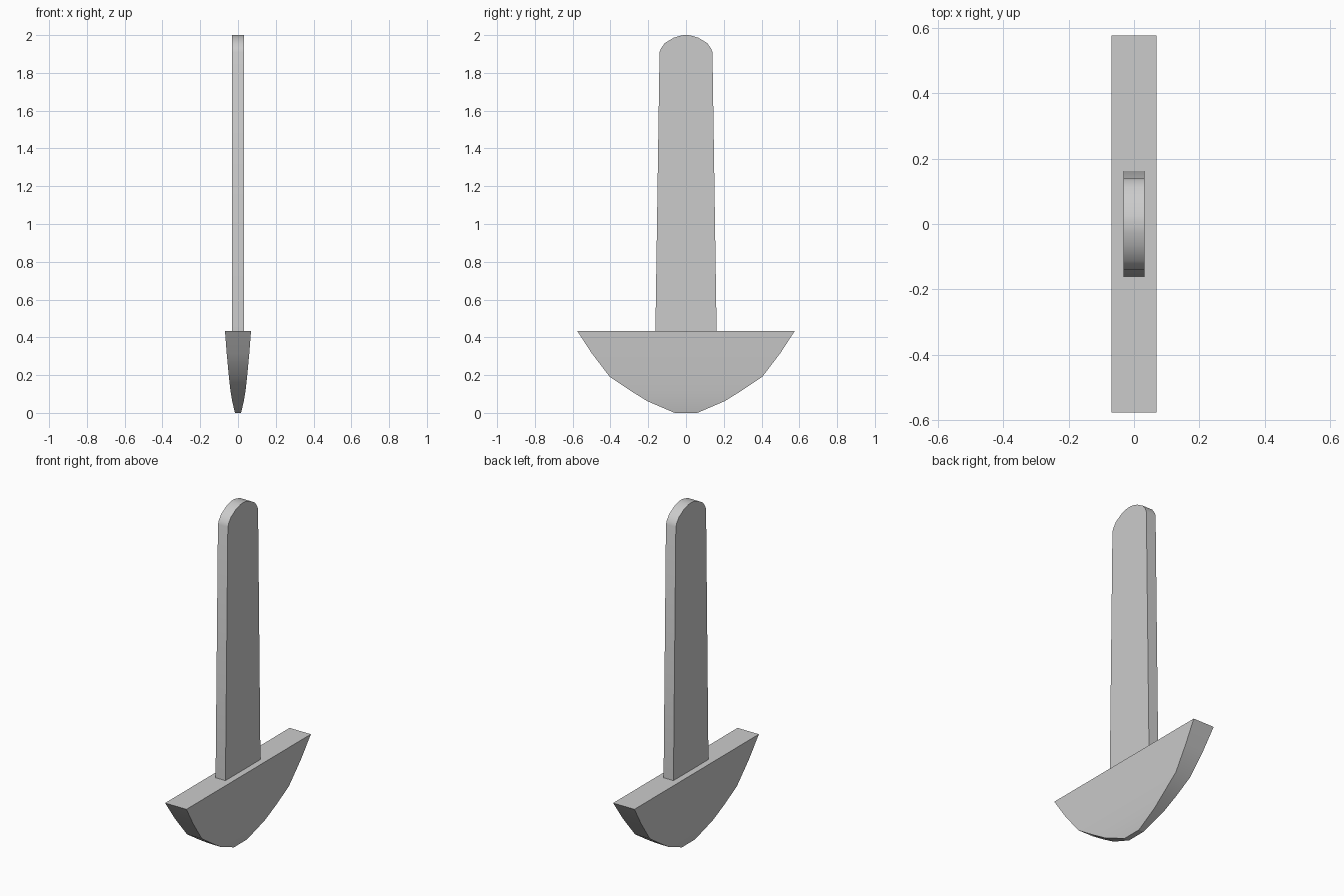
import bpy
import bmesh

if "Cube" in bpy.data.objects:
    bpy.data.objects.remove(bpy.data.objects["Cube"])


def loft(name, rows, smooth_angle):
    """Stack rectangular sections (half depth y, height z, half thickness x)."""
    bm = bmesh.new()
    rings = [[bm.verts.new((sx * x, sy * y, z))
              for sx, sy in ((-1, -1), (1, -1), (1, 1), (-1, 1))]
             for y, z, x in rows]
    bm.faces.new(rings[0])
    bm.faces.new(rings[-1])
    for a, b in zip(rings, rings[1:]):
        for i in range(4):
            j = (i + 1) % 4
            bm.faces.new((a[i], a[j], b[j], b[i]))
    bmesh.ops.recalc_face_normals(bm, faces=bm.faces)
    mesh = bpy.data.meshes.new(name)
    bm.to_mesh(mesh)
    bm.free()
    obj = bpy.data.objects.new(name, mesh)
    bpy.context.collection.objects.link(obj)
    bpy.ops.object.select_all(action='DESELECT')
    obj.select_set(True)
    bpy.context.view_layer.objects.active = obj
    bpy.ops.object.shade_smooth_by_angle(angle=smooth_angle)
    return obj


# Crescent blade, thinning towards its curved cutting edge
loft("blade", [
    (0.06, 0.0, 0.016),
    (0.205, 0.062, 0.031),
    (0.295, 0.118, 0.040),
    (0.403, 0.19, 0.048),
    (0.50, 0.317, 0.060),
    (0.576, 0.434, 0.069),
], 0.4)

# Flat tapered handle with a rounded tip
T = 0.032
loft("handle", [
    (0.162, 0.434, T),
    (0.140, 1.910, T),
    (0.132, 1.930, T),
    (0.112, 1.958, T),
    (0.065, 1.986, T),
    (0.025, 1.998, T),
    (0.010, 2.0, T),
], 0.6)
